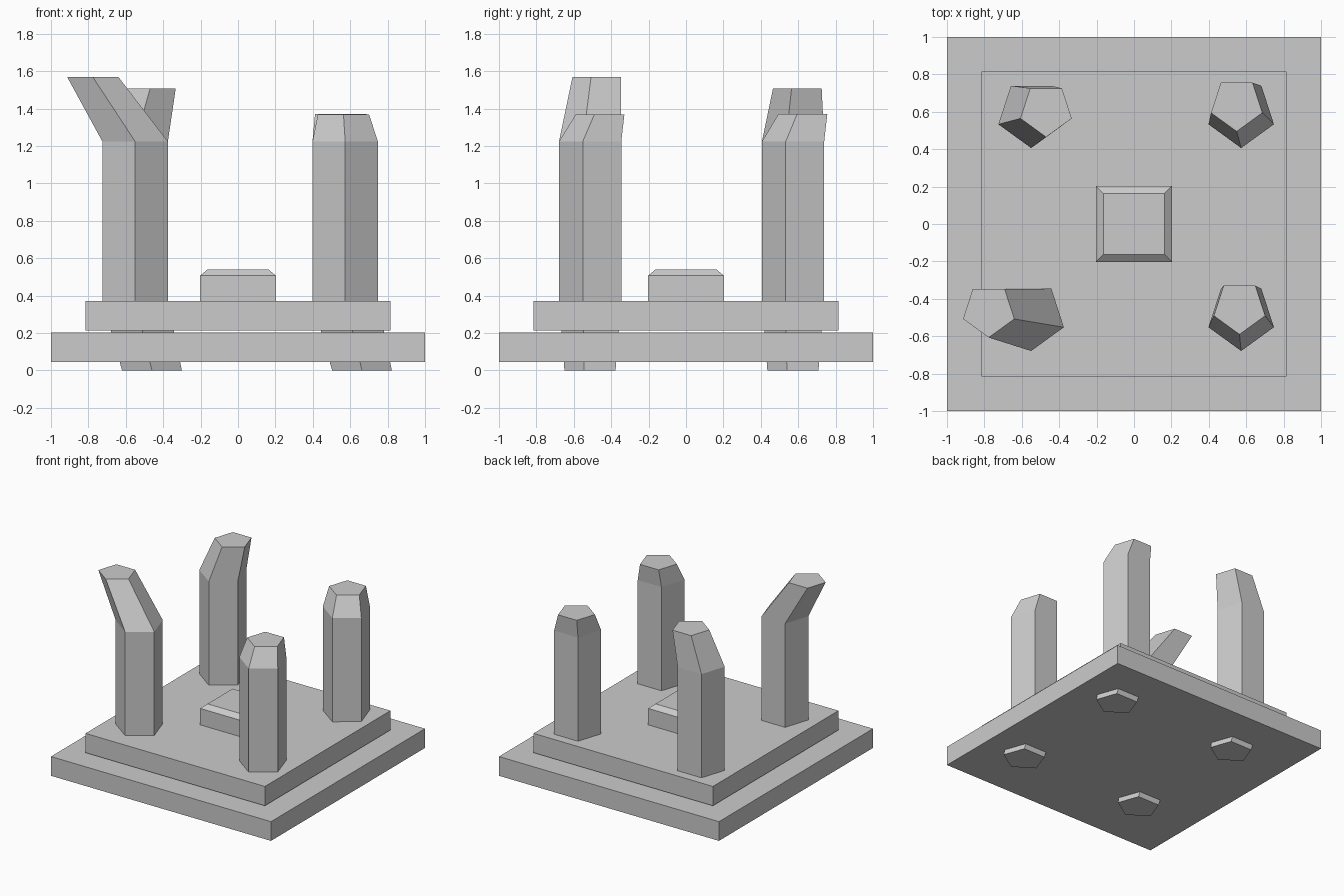
import bpy, math

if "Cube" in bpy.data.objects:
    bpy.data.objects.remove(bpy.data.objects["Cube"])


def loft(name, rings):
    """Closed solid through a stack of rings with equal point counts."""
    n = len(rings[0])
    verts = [p for ring in rings for p in ring]
    faces = [tuple(reversed(range(n))),
             tuple(range(len(verts) - n, len(verts)))]
    for k in range(len(rings) - 1):
        a, b = k * n, (k + 1) * n
        for i in range(n):
            j = (i + 1) % n
            faces.append((a + i, a + j, b + j, b + i))
    mesh = bpy.data.meshes.new(name)
    mesh.from_pydata(verts, [], faces)
    ob = bpy.data.objects.new(name, mesh)
    bpy.context.collection.objects.link(ob)
    return ob


def square(h, z):
    return [(-h, -h, z), (h, -h, z), (h, h, z), (-h, h, z)]


def pentagon(x, y, z, rx, ry):
    """Pentagon with one corner pointing to the front."""
    angles = [math.radians(-90 + 72 * i) for i in range(5)]
    return [(x + rx * math.cos(a), y + ry * math.sin(a), z) for a in angles]


# Stepped base, with a hairline gap between the slabs
loft("lower_slab", [square(1.0, 0.045), square(1.0, 0.203)])
loft("upper_slab", [square(0.815, 0.213), square(0.815, 0.372)])

# Central block with chamfered top
loft("center_block", [square(0.202, 0.372), square(0.202, 0.507),
                      square(0.163, 0.54)])

# Pillars: shaft centre, then centre and height of the leaning top
pillars = {
    "front_left_pillar": ((-0.55, -0.495), (-0.777, -0.463, 1.57)),
    "back_left_pillar": ((-0.55, 0.59), (-0.47, 0.609, 1.507)),
    "front_right_pillar": ((0.573, -0.495), (0.564, -0.446, 1.368)),
    "back_right_pillar": ((0.573, 0.59), (0.549, 0.639, 1.372)),
}
for name, ((x, y), (tx, ty, tz)) in pillars.items():
    loft(name, [
        pentagon(x + 0.09, y - 0.004, 0, 0.168, 0.151),  # foot below the slabs
        pentagon(x, y, 0.372, 0.184, 0.184),
        pentagon(x, y, 1.224, 0.184, 0.184),
        pentagon(tx, ty, tz, 0.144, 0.144),
    ])
